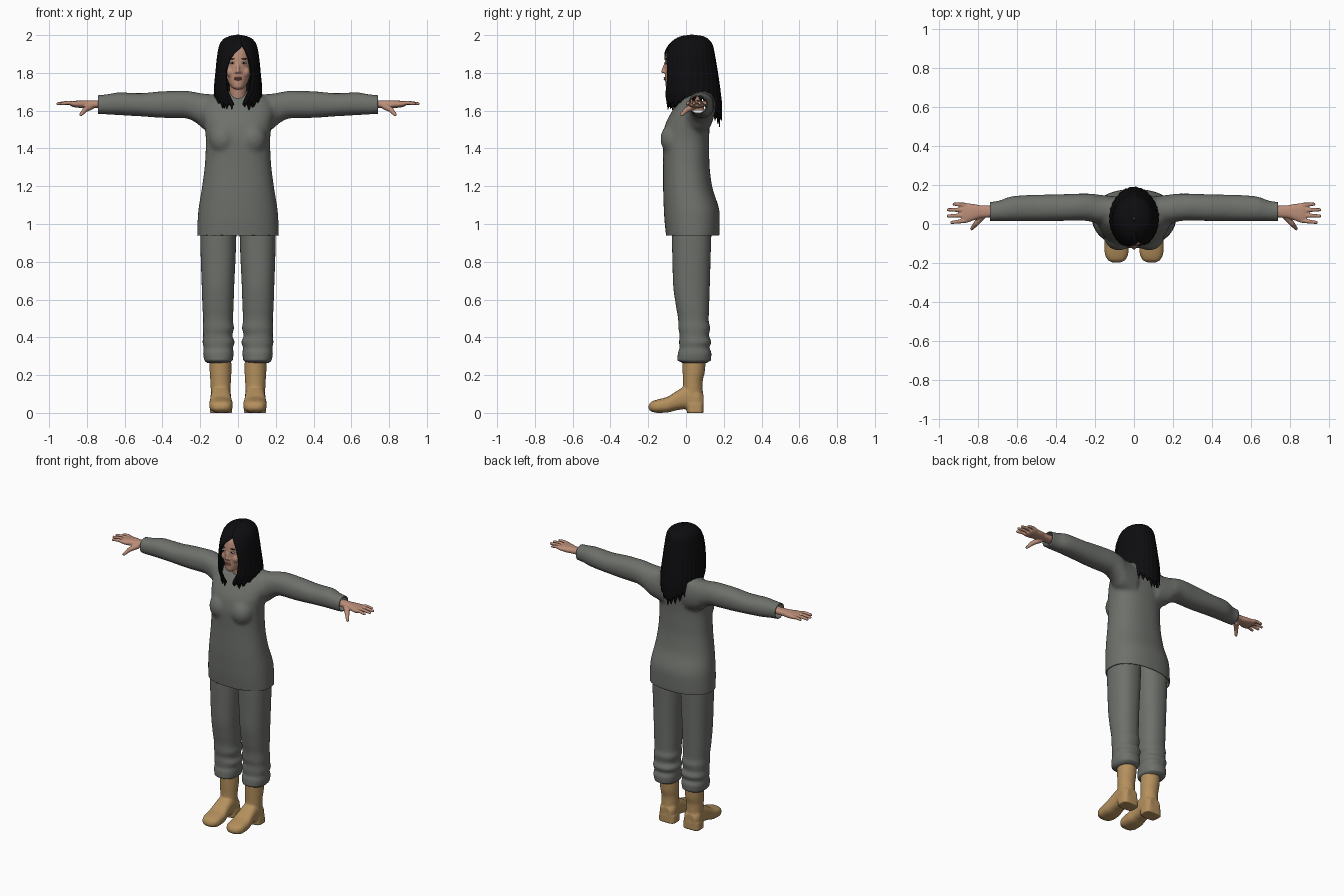
import bpy, bmesh, math, random
from mathutils import Vector, Matrix

random.seed(4)
if "Cube" in bpy.data.objects:
    bpy.data.objects.remove(bpy.data.objects["Cube"], do_unlink=True)


def material(name, *rgb):
    mat = bpy.data.materials.new(name)
    mat.use_nodes = True
    mat.diffuse_color = (*rgb, 1)
    mat.node_tree.nodes["Principled BSDF"].inputs["Base Color"].default_value = (*rgb, 1)
    return mat


cloth = material("grey cloth", .155, .163, .148)
skin = material("skin", .5, .27, .19)
black = material("black hair", .004, .004, .005)
leather = material("tan leather", .46, .28, .11)
lip = material("lip red", .36, .13, .11)
white = material("eye white", .6, .57, .53)


def sample(table, t):
    """Smooth, overshoot-free interpolation of table rows keyed by their first value."""
    table = sorted(table)
    t = min(max(t, table[0][0]), table[-1][0])
    i = 0
    while i < len(table) - 2 and t > table[i + 1][0]:
        i += 1

    def slope(k, c):
        return (table[k + 1][c] - table[k][c]) / (table[k + 1][0] - table[k][0])

    def tangent(k, c):
        if k == 0:
            return slope(0, c)
        if k == len(table) - 1:
            return slope(k - 1, c)
        a, b = slope(k - 1, c), slope(k, c)
        return 2 * a * b / (a + b) if a * b > 0 else 0

    h = table[i + 1][0] - table[i][0]
    s = (t - table[i][0]) / h
    ease = s * s * (3 - 2 * s)
    return [table[i][c] * (1 - ease) + table[i + 1][c] * ease
            + h * s * (1 - s) * ((1 - s) * tangent(i, c) - s * tangent(i + 1, c))
            for c in range(1, len(table[0]))]


def loft(bm, rings, axis=2, power=2, n=40, sub=5, side=1):
    """Skin closed oval sections; each ring is (position, low, high, low, high)."""
    stops = sorted(r[0] for r in rings)
    ts = [a + (b - a) * k / sub for a, b in zip(stops, stops[1:]) for k in range(sub)] + stops[-1:]
    others = [k for k in range(3) if k != axis]
    loops = []
    for t in ts:
        box = sample(rings, t)
        loop = []
        for k in range(n):
            a = math.tau * k / n
            co = Vector()
            co[axis] = t
            for o, lo, hi, w in zip(others, box[::2], box[1::2], (math.cos(a), math.sin(a))):
                co[o] = (lo + hi) / 2 + (hi - lo) / 2 * math.copysign(abs(w) ** (2 / power), w)
            co.x *= side
            loop.append(bm.verts.new(co))
        loops.append(loop)
    for p, q in zip(loops, loops[1:]):
        for k in range(n):
            bm.faces.new((p[k - 1], p[k], q[k], q[k - 1]))
    bm.faces.new(loops[0])
    bm.faces.new(loops[-1])


def ball(bm, centre, size):
    bmesh.ops.create_uvsphere(bm, u_segments=20, v_segments=12, radius=1,
                              matrix=Matrix.Translation(centre) @ Matrix.Diagonal((*size, 1)))


def finger(bm, points, r0, r1):
    for k, (p, q) in enumerate(zip(points, points[1:])):
        p, q = Vector(p), Vector(q)
        step = (r1 - r0) / (len(points) - 1)
        a, b = r0 + step * k, r0 + step * (k + 1)
        turn = (q - p).to_track_quat("Z", "Y").to_matrix().to_4x4()
        bmesh.ops.create_cone(bm, cap_ends=True, segments=14, radius1=a, radius2=b,
                              depth=(q - p).length, matrix=Matrix.Translation((p + q) / 2) @ turn)
        ball(bm, q, (b, b, b))


def finish(name, bm, mat, mirror=False, voxel=0, smooth=4):
    bmesh.ops.recalc_face_normals(bm, faces=bm.faces)
    for f in bm.faces:
        f.smooth = True
    mesh = bpy.data.meshes.new(name)
    bm.to_mesh(mesh)
    bm.free()
    mesh.materials.append(mat)
    obj = bpy.data.objects.new(name, mesh)
    bpy.context.collection.objects.link(obj)
    if voxel:
        mod = obj.modifiers.new("blend", "REMESH")
        mod.mode, mod.voxel_size, mod.use_smooth_shade = "VOXEL", voxel, True
        mod = obj.modifiers.new("soften", "SMOOTH")
        mod.factor, mod.iterations = .5, smooth
    if mirror:
        obj.modifiers.new("mirror", "MIRROR")
    return obj


# Tunic: body, bust and sleeves blended, then cut open at hem and cuffs
bm = bmesh.new()
body = [(.90, .217, -.1, .17), (.96, .216, -.108, .178), (1.05, .212, -.116, .179), (1.2, .19, -.121, .138),
        (1.32, .175, -.121, .124), (1.44, .17, -.124, .122), (1.52, .178, -.112, .126),
        (1.6, .19, -.072, .14), (1.655, .175, -.035, .145), (1.69, .115, -.005, .135), (1.705, .06, .01, .11)]
loft(bm, [(z, -w, w, f, b) for z, w, f, b in body], power=2.3, n=64)
sleeve = [(.08, .0, .14, 1.47, 1.685), (.18, .0, .15, 1.5, 1.69), (.22, .012, .156, 1.535, 1.697),
          (.28, .018, .156, 1.56, 1.706), (.4, .015, .152, 1.562, 1.703), (.52, .015, .15, 1.57, 1.693),
          (.63, .014, .142, 1.576, 1.697), (.7, .014, .118, 1.58, 1.686), (.78, .014, .11, 1.585, 1.68)]
for side in (1, -1):
    loft(bm, sleeve, axis=0, power=2.2, side=side)
    ball(bm, (side * .078, -.066, 1.45), (.075, .07, .085))
tunic = finish("tunic", bm, cloth, voxel=.011, smooth=8)
bm = bmesh.new()
bm.from_object(tunic, bpy.context.evaluated_depsgraph_get())
for co, no in (((0, 0, .94), (0, 0, -1)), ((.74, 0, 0), (1, 0, 0)), ((-.74, 0, 0), (-1, 0, 0))):
    bmesh.ops.bisect_plane(bm, geom=bm.verts[:] + bm.edges[:] + bm.faces[:],
                           plane_co=co, plane_no=no, clear_outer=True)
tunic.modifiers.clear()
bm.to_mesh(tunic.data)
bm.free()
tunic.modifiers.new("fabric", "SOLIDIFY").thickness = .006

# Trousers with gathered ankles
bm = bmesh.new()
loft(bm, [(.265, .045, .165, -.02, .11), (.28, .028, .178, -.045, .132), (.315, .024, .184, -.043, .134),
          (.345, .026, .182, -.035, .125), (.375, .019, .187, -.036, .133), (.41, .03, .184, -.034, .122),
          (.45, .022, .186, -.04, .127), (.49, .027, .184, -.041, .12), (.56, .024, .188, -.052, .122),
          (.68, .02, .192, -.068, .126), (.82, .013, .197, -.072, .13), (.96, .008, .2, -.075, .134),
          (1.1, -.005, .17, -.07, .12)], power=2.3)
finish("trousers", bm, cloth, mirror=True)

# Boots: shaft, foot and heel
bm = bmesh.new()
loft(bm, [(.03, .04, .142, .0, .092), (.09, .039, .143, -.02, .09), (.16, .038, .146, -.016, .088),
          (.22, .035, .15, -.018, .1), (.3, .036, .152, -.02, .106)])
loft(bm, [(-.198, .07, .11, .02, .04), (-.185, .045, .134, .008, .058), (-.15, .029, .15, .0, .071),
          (-.1, .028, .152, .002, .084), (-.05, .035, .147, .014, .115), (.0, .037, .144, .02, .14),
          (.06, .036, .146, .015, .13), (.092, .05, .13, .02, .1)], axis=1, power=2.6)
loft(bm, [(-.001, .03, .15, .006, .094), (.05, .033, .148, .0, .094)], power=3.5)
finish("boots", bm, leather, mirror=True, voxel=.006, smooth=3)

# Hands
bm = bmesh.new()
loft(bm, [(.7, .035, .095, 1.612, 1.656), (.78, .032, .095, 1.615, 1.654), (.82, .02, .102, 1.614, 1.654),
          (.865, .006, .106, 1.618, 1.652), (.885, .014, .1, 1.624, 1.648)], axis=0, power=2.4)
for y, tip_y, tip_x in ((.097, .102, .923), (.072, .073, .953), (.045, .041, .953), (.018, .008, .935)):
    finger(bm, [(.86, y, 1.635), ((.86 + tip_x) / 2, (y + tip_y) / 2, 1.642), (tip_x, tip_y, 1.637)], .0125, .0085)
finger(bm, [(.775, .045, 1.625), (.81, .003, 1.605), (.832, -.024, 1.578)], .019, .009)
finish("hands", bm, skin, mirror=True, voxel=.004, smooth=3)

# Head, neck and nose
bm = bmesh.new()
skull = [(1.712, .015, -.095, -.06), (1.725, .035, -.107, -.01), (1.755, .053, -.11, .05), (1.8, .066, -.111, .09),
         (1.86, .074, -.112, .11), (1.91, .072, -.106, .115), (1.95, .055, -.075, .1), (1.972, .02, -.02, .05)]
loft(bm, [(z, -w, w, f, b) for z, w, f, b in skull], power=2.2)
loft(bm, [(1.6, -.055, .055, -.015, .1), (1.68, -.045, .045, -.03, .08), (1.78, -.045, .045, -.045, .07)])
finger(bm, [(0, -.103, 1.86), (0, -.122, 1.808)], .008, .01)
for side in (1, -1):
    ball(bm, (side * .01, -.114, 1.804), (.008, .009, .006))
    ball(bm, (side * .04, -.08, 1.805), (.023, .024, .027))
finish("head", bm, skin, voxel=.005, smooth=3)

# Lips, eyes and brows
bm = bmesh.new()
for z, h in ((1.774, .0045), (1.766, .0055)):
    ball(bm, (0, -.109, z), (.021, .009, h))
finish("lips", bm, lip)
for name, mat, y, z, size in (("eyes", white, -.103, 1.853, (.014, .009, .006)),
                              ("irises", black, -.109, 1.853, (.005, .005, .005)),
                              ("brows", black, -.103, 1.874, (.017, .008, .0025))):
    bm = bmesh.new()
    ball(bm, (.031, y, z), size)
    finish(name, bm, mat, mirror=True)

# Hair: parted shell, open at the face, falling to ragged locks
shape = [(2.0, .004, .025, .035), (1.992, .045, -.025, .09), (1.975, .078, -.06, .12), (1.945, .097, -.092, .14),
         (1.88, .109, -.12, .153), (1.8, .117, -.128, .166), (1.7, .125, -.122, .18),
         (1.62, .115, -.1, .188), (1.5, .105, -.09, .184)]
opening = [(2.0, .003, .003), (1.945, .02, .022), (1.9, -.022, .047), (1.86, -.048, .06),
           (1.8, -.063, .07), (1.72, -.06, .064), (1.67, -.04, .04), (1.63, -.018, .022)]
length = [(0, 1.635), (.1, 1.635), (.19, 1.66), (.26, 1.68), (.35, 1.61), (.5, 1.55)]


def hair_shell(bm, scale, lift, cols=144, rows=44, lock=6):
    drops = [random.uniform(.0, .035) for _ in range(cols // lock + 1)]
    grid = []
    for c in range(cols + 1):
        u = c / cols
        tooth = abs((c % lock) / lock * 2 - 1)
        bottom = sample(length, min(u, 1 - u))[0] + lift - drops[c // lock] * (1 - tooth) + .012 * tooth
        column = []
        for r in range(rows + 1):
            v = r / rows
            z = 2 - (2 - bottom) * v ** 1.7
            w, front, back = sample(shape, z)
            left, right = sample(opening, z)
            start = math.asin(max(-.95, min(.95, right / w)))
            end = math.tau + math.asin(max(-.95, min(.95, left / w)))
            a = start + (end - start) * u
            k = scale * (1 + .012 * v * math.cos(math.tau * c / lock + 3 * v))
            column.append(bm.verts.new((w * k * math.sin(a),
                                        (front + back) / 2 - (back - front) / 2 * k * math.cos(a), z)))
        grid.append(column)
    for p, q in zip(grid, grid[1:]):
        for r in range(rows):
            bm.faces.new((p[r], p[r + 1], q[r + 1], q[r]))


for name, scale, lift in (("hair_outer", 1, 0), ("hair_under", .94, -.012)):
    bm = bmesh.new()
    hair_shell(bm, scale, lift)
    hair = finish(name, bm, black)
    mod = hair.modifiers.new("strand depth", "SOLIDIFY")
    mod.thickness, mod.offset = .005, 0
